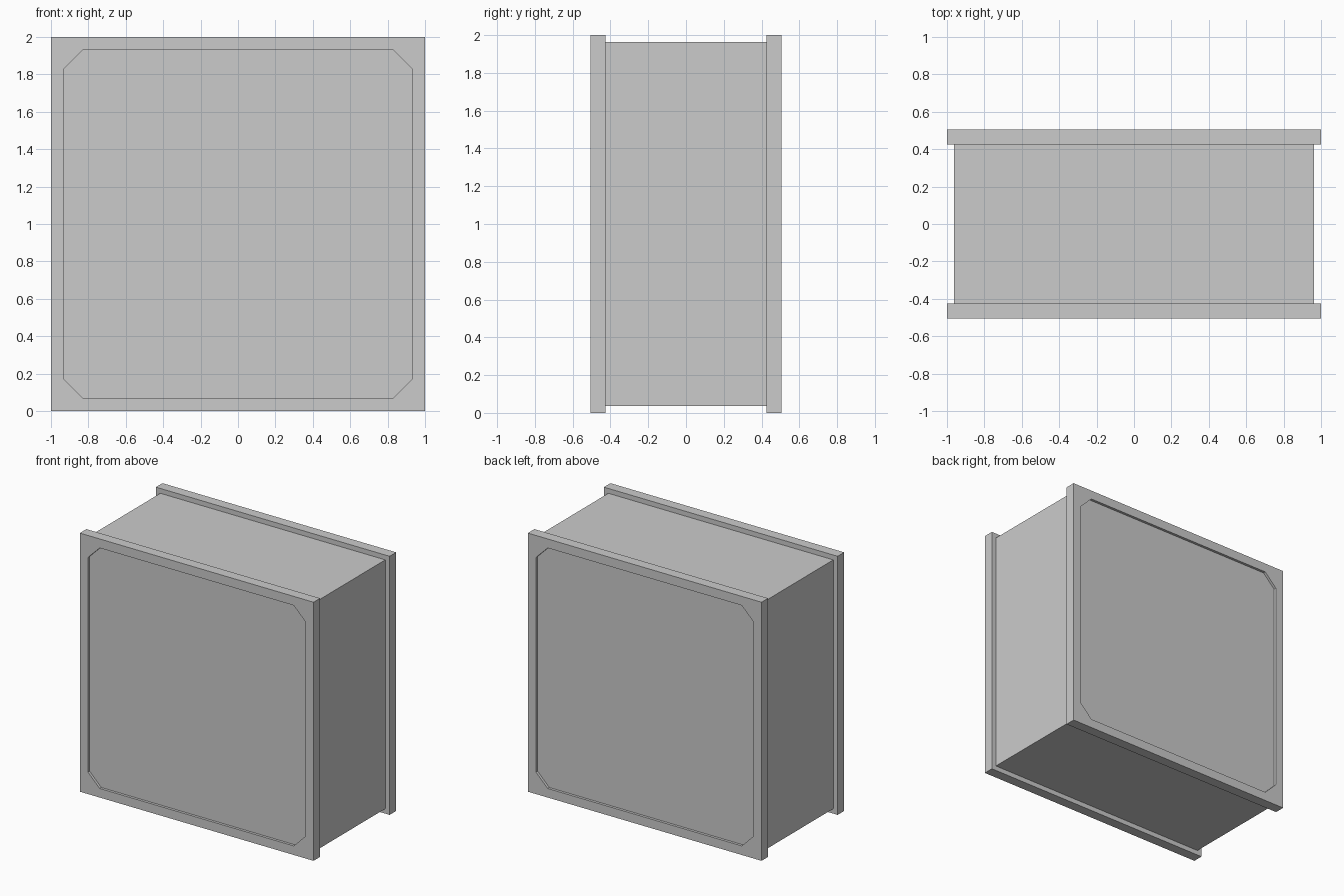
import bpy, bmesh

if "Cube" in bpy.data.objects:
    bpy.data.objects.remove(bpy.data.objects["Cube"])

H = 1.0        # half width of the rims
CZ = 1.0       # centre height
Y_OUT, Y_IN = 0.505, 0.425
DEPTH = 0.02   # recess depth
R, C = 0.93, 0.10  # recess half size and corner cut


def add_object(name, bm):
    bmesh.ops.recalc_face_normals(bm, faces=bm.faces)
    mesh = bpy.data.meshes.new(name)
    bm.to_mesh(mesh)
    bm.free()
    obj = bpy.data.objects.new(name, mesh)
    bpy.context.collection.objects.link(obj)
    return obj


def rim(name, side):
    """Square plate with a shallow chamfer-cornered recess on its outer face."""
    bm = bmesh.new()

    def loop(points, y):
        return [bm.verts.new((x, side * y, CZ + z)) for x, z in points]

    square = [(-H, -H), (H, -H), (H, H), (-H, H)]
    k = R - C
    octagon = [(-k, -R), (k, -R), (R, -k), (R, k),
               (k, R), (-k, R), (-R, k), (-R, -k)]
    back = loop(square, Y_IN)
    front = loop(square, Y_OUT)
    lip = loop(octagon, Y_OUT)
    floor = loop(octagon, Y_OUT - DEPTH)
    bm.faces.new(back)
    bm.faces.new(floor)
    for i in range(4):
        j = (i + 1) % 4
        bm.faces.new((back[i], back[j], front[j], front[i]))
        bm.faces.new((front[i], front[j], lip[2 * i + 1], lip[2 * i]))
        bm.faces.new((front[i], lip[2 * i], lip[2 * i - 1]))
    for i in range(8):
        j = (i + 1) % 8
        bm.faces.new((lip[i], lip[j], floor[j], floor[i]))
    return add_object(name, bm)


# Main box between the rims
bm = bmesh.new()
bmesh.ops.create_cube(bm, size=1)
bmesh.ops.scale(bm, vec=(1.925, 2 * Y_IN, 1.925), verts=bm.verts)
bmesh.ops.translate(bm, vec=(0, 0, CZ), verts=bm.verts)
add_object("box_body", bm)

# Front and back rims with recessed panels
rim("front_rim", -1)
rim("back_rim", 1)
